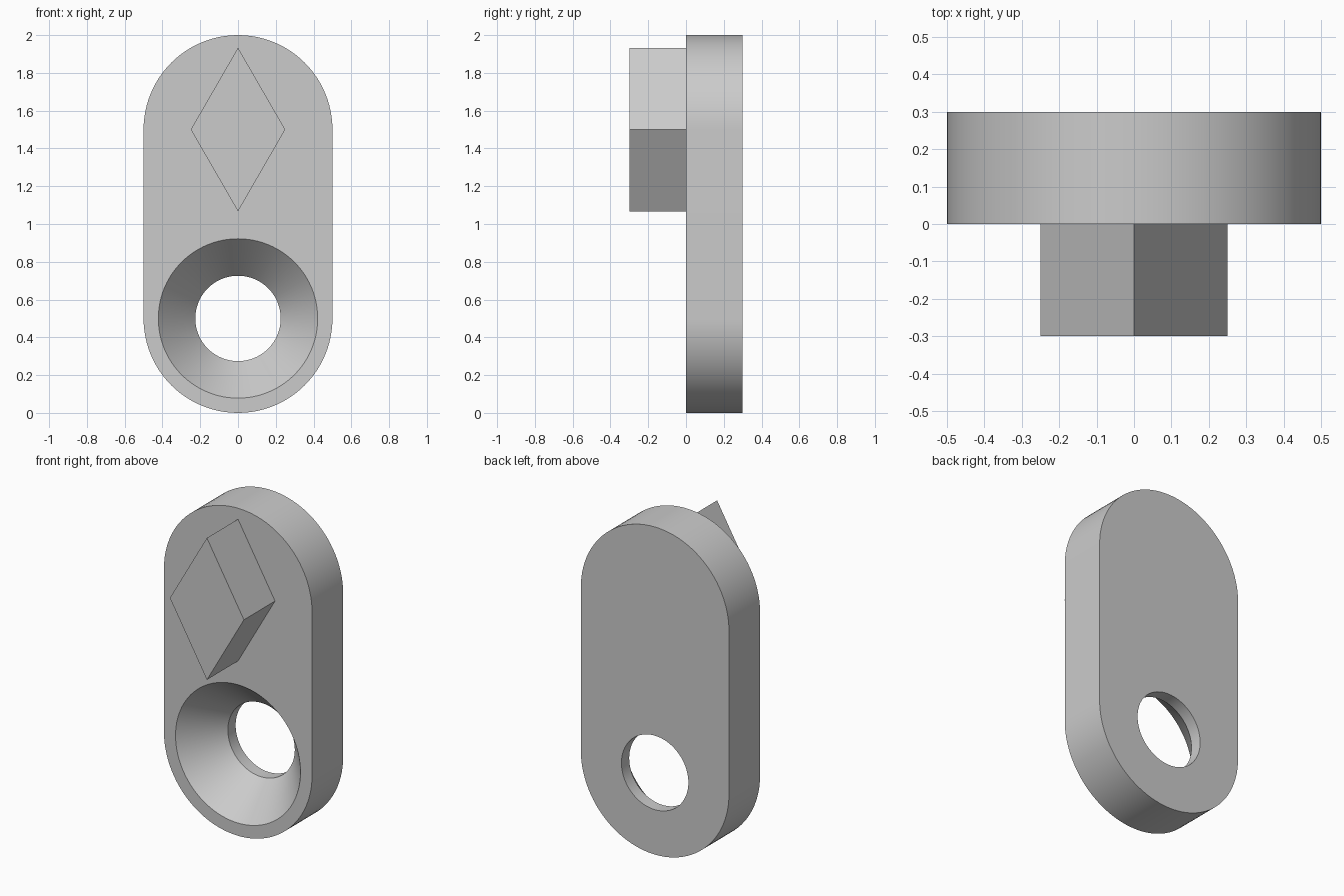
import bpy, bmesh
from math import sin, cos, pi, sqrt, radians

cube = bpy.data.objects.get("Cube")
if cube:
    bpy.data.objects.remove(cube, do_unlink=True)

grey = bpy.data.materials.new("plain grey")
grey.use_nodes = True
COLOR = (0.6, 0.6, 0.6, 1)
grey.diffuse_color = COLOR
grey.node_tree.nodes["Principled BSDF"].inputs["Base Color"].default_value = COLOR


def make_object(name, bm):
    bmesh.ops.recalc_face_normals(bm, faces=bm.faces)
    mesh = bpy.data.meshes.new(name)
    bm.to_mesh(mesh)
    bm.free()
    mesh.materials.append(grey)
    obj = bpy.data.objects.new(name, mesh)
    bpy.context.collection.objects.link(obj)
    return obj


def loft(name, rings):
    """Bridge matching rings of points and cap both ends."""
    bm = bmesh.new()
    loops = [[bm.verts.new(p) for p in ring] for ring in rings]
    n = len(loops[0])
    for a, b in zip(loops, loops[1:]):
        for i in range(n):
            j = (i + 1) % n
            bm.faces.new((a[i], a[j], b[j], b[i]))
    bm.faces.new(loops[0])
    bm.faces.new(loops[-1])
    return make_object(name, bm)


def prism(name, outline, y0, y1):
    return loft(name, [[(x, y, z) for x, z in outline] for y in (y0, y1)])


def circle(radius, y, z, n=96):
    return [(radius * cos(2 * pi * i / n), y, z + radius * sin(2 * pi * i / n))
            for i in range(n)]


# Round-ended plate
SEG, R, THICK = 48, 0.5, 0.3
LOW, HIGH = 0.5, 1.5
outline = [(R * cos(pi * i / SEG), HIGH + R * sin(pi * i / SEG)) for i in range(SEG + 1)]
outline += [(-x, LOW + HIGH - z) for x, z in outline]
plate = prism("plate", outline, 0, THICK)

# Countersunk hole: cone at the front, straight bore at the back
HEAD, BORE, DEPTH, EXTRA = 0.422, 0.226, 0.225, 0.1
slope = (HEAD - BORE) / DEPTH
cutter = loft("hole_cutter", [
    circle(HEAD + slope * EXTRA, -EXTRA, LOW),
    circle(BORE, DEPTH, LOW),
    circle(BORE, THICK + EXTRA, LOW)])
cutter.hide_render = True

cut = plate.modifiers.new("countersunk hole", 'BOOLEAN')
cut.operation = 'DIFFERENCE'
cut.solver = 'EXACT'
cut.object = cutter
bpy.ops.object.select_all(action='DESELECT')
bpy.context.view_layer.objects.active = plate
plate.select_set(True)
bpy.ops.object.modifier_apply(modifier=cut.name)
bpy.data.objects.remove(cutter, do_unlink=True)
bpy.ops.object.shade_smooth_by_angle(angle=radians(20))

# Diamond peg on the front
W = 0.25
H = W * sqrt(3)
prism("diamond_peg", [(W, HIGH), (0, HIGH + H), (-W, HIGH), (0, HIGH - H)], -THICK, 0)
